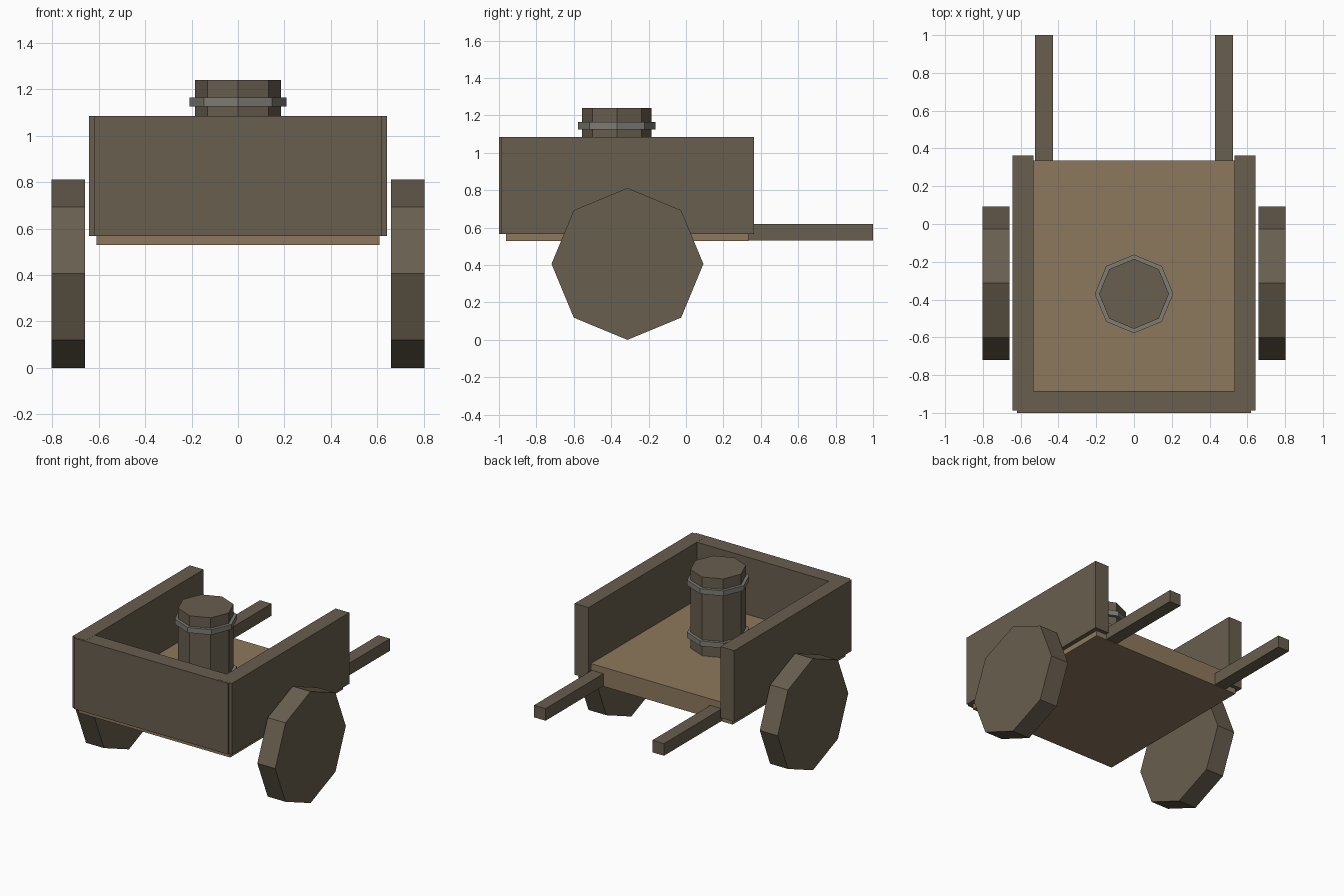
import bpy
import math

cube = bpy.data.objects.get("Cube")
if cube:
    bpy.data.objects.remove(cube, do_unlink=True)


def material(name, rgb):
    m = bpy.data.materials.new(name)
    m.use_nodes = True
    m.diffuse_color = (*rgb, 1)
    m.node_tree.nodes["Principled BSDF"].inputs["Base Color"].default_value = (*rgb, 1)
    return m


DARK_WOOD = material("dark wood", (0.138, 0.112, 0.077))
LIGHT_WOOD = material("light wood", (0.27, 0.19, 0.108))
IRON = material("grey iron", (0.21, 0.20, 0.17))


def finish(name, mat):
    ob = bpy.context.object
    ob.name = name
    ob.data.materials.append(mat)
    bpy.ops.object.transform_apply(location=False, rotation=True, scale=True)
    return ob


def box(name, xs, ys, zs, mat):
    """Box spanning the given ranges."""
    spans = (xs, ys, zs)
    bpy.ops.mesh.primitive_cube_add(size=1, location=[(a + b) / 2 for a, b in spans])
    bpy.context.object.scale = [b - a for a, b in spans]
    return finish(name, mat)


def octagon(name, radius, depth, centre, mat, rotation=(0, 0, 0)):
    """Eight-sided drum with a corner on its main axes."""
    bpy.ops.mesh.primitive_cylinder_add(vertices=8, radius=radius, depth=depth,
                                        location=centre, rotation=rotation)
    return finish(name, mat)


# Cart bed and front board
box("floor", (-0.61, 0.61), (-0.962, 0.335), (0.528, 0.667), LIGHT_WOOD)
box("front_board", (-0.62, 0.62), (-1.0, -0.885), (0.567, 1.084), DARK_WOOD)

# Side boards, handles and wheels in mirrored pairs
for side, s in (("left", 1), ("right", -1)):
    def span(a, b):
        return sorted((s * a, s * b))
    box(side + "_side_board", span(0.531, 0.642), (-0.988, 0.363), (0.567, 1.085), DARK_WOOD)
    box(side + "_handle", span(0.43, 0.523), (0.25, 1.0), (0.532, 0.62), DARK_WOOD)
    octagon(side + "_wheel", 0.406, 0.144, (s * 0.731, -0.313, 0.406), DARK_WOOD,
            (0, math.pi / 2, 0))

# Barrel with two hoops
octagon("barrel", 0.185, 0.575, (0, -0.37, 0.9525), DARK_WOOD)
for label, z in (("upper", 1.145), ("lower", 0.765)):
    octagon(label + "_hoop", 0.208, 0.038, (0, -0.37, z), IRON)
